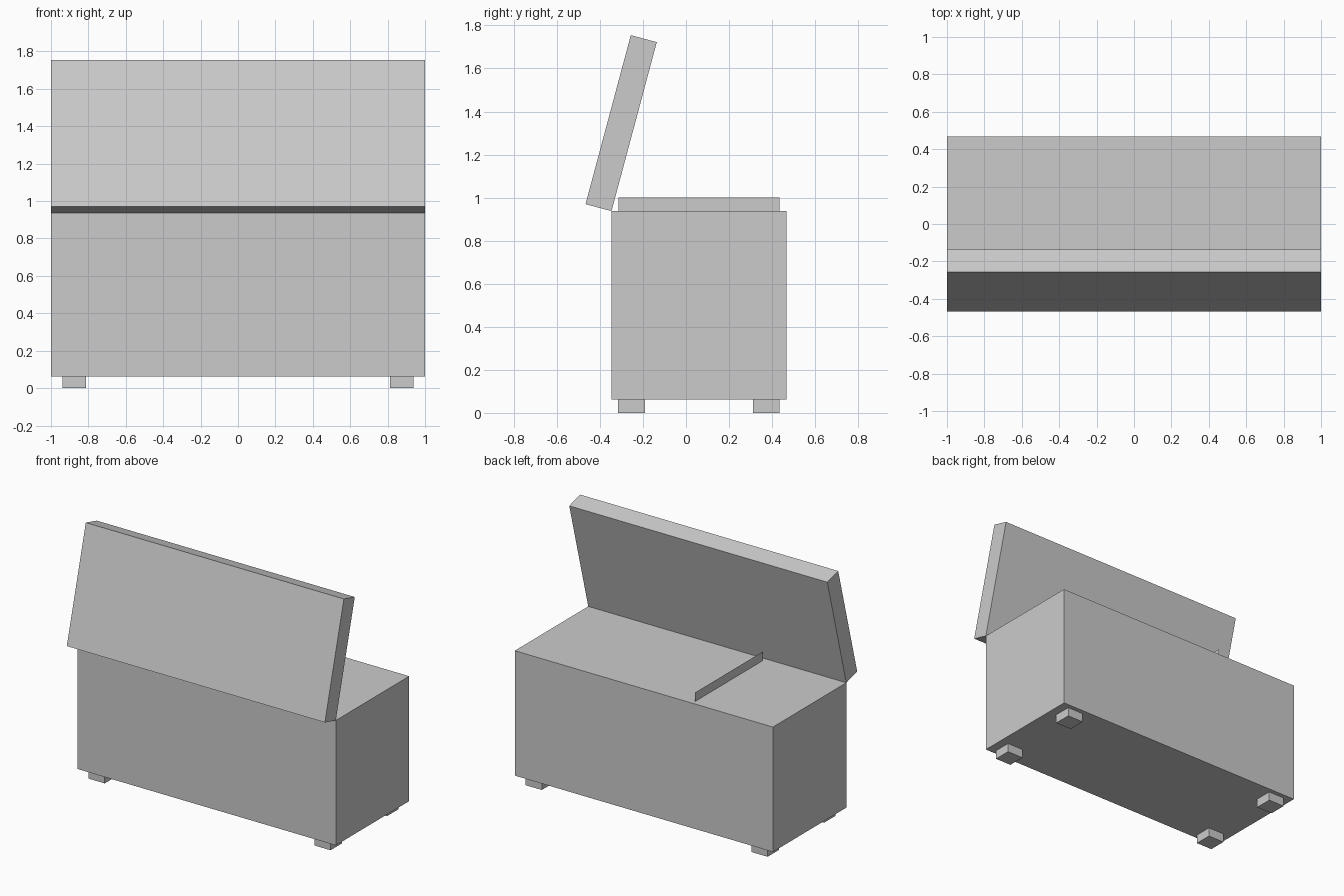
import bpy, math
from mathutils import Matrix, Vector

if "Cube" in bpy.data.objects:
    bpy.data.objects.remove(bpy.data.objects["Cube"])

U = 1 / 16                 # modelling unit
FRONT = -0.346             # front face of the body
BACK = FRONT + 13 * U


def box(name, lo, hi):
    bpy.ops.mesh.primitive_cube_add(size=1)
    ob = bpy.context.object
    ob.name = name
    lo, hi = Vector(lo), Vector(hi)
    size = hi - lo
    ob.data.transform(Matrix.Translation((lo + hi) / 2) @ Matrix.Diagonal((*size, 1)))
    return ob


# Chest body
box("chest_body", (-1, FRONT, U), (1, BACK, 15 * U))

# Four feet
for sx, side in ((-1, "left"), (1, "right")):
    for y, end in ((FRONT + U / 2, "front"), (BACK - 2.5 * U, "back")):
        x = sx * 14 * U
        box(f"{end}_{side}_foot", (x - U, y, 0), (x + U, y + 2 * U, U))

# Open lid, hinged on the top front edge and leaning inwards
lid = box("lid", (-1, -2 * U, 0), (1, 0, 13 * U))
lid.data.transform(Matrix.Translation((0, FRONT, 15 * U)) @ Matrix.Rotation(math.radians(-15), 4, "X"))

# Thin divider sheet standing on the top
bpy.ops.mesh.primitive_plane_add(size=1)
divider = bpy.context.object
divider.name = "divider"
divider.data.transform(Matrix.Translation((-6 * U, (FRONT + BACK) / 2, 15.5 * U))
                       @ Matrix.Rotation(math.radians(-90), 4, "Y")
                       @ Matrix.Diagonal((U, 12 * U - 0.002, 1, 1)))
